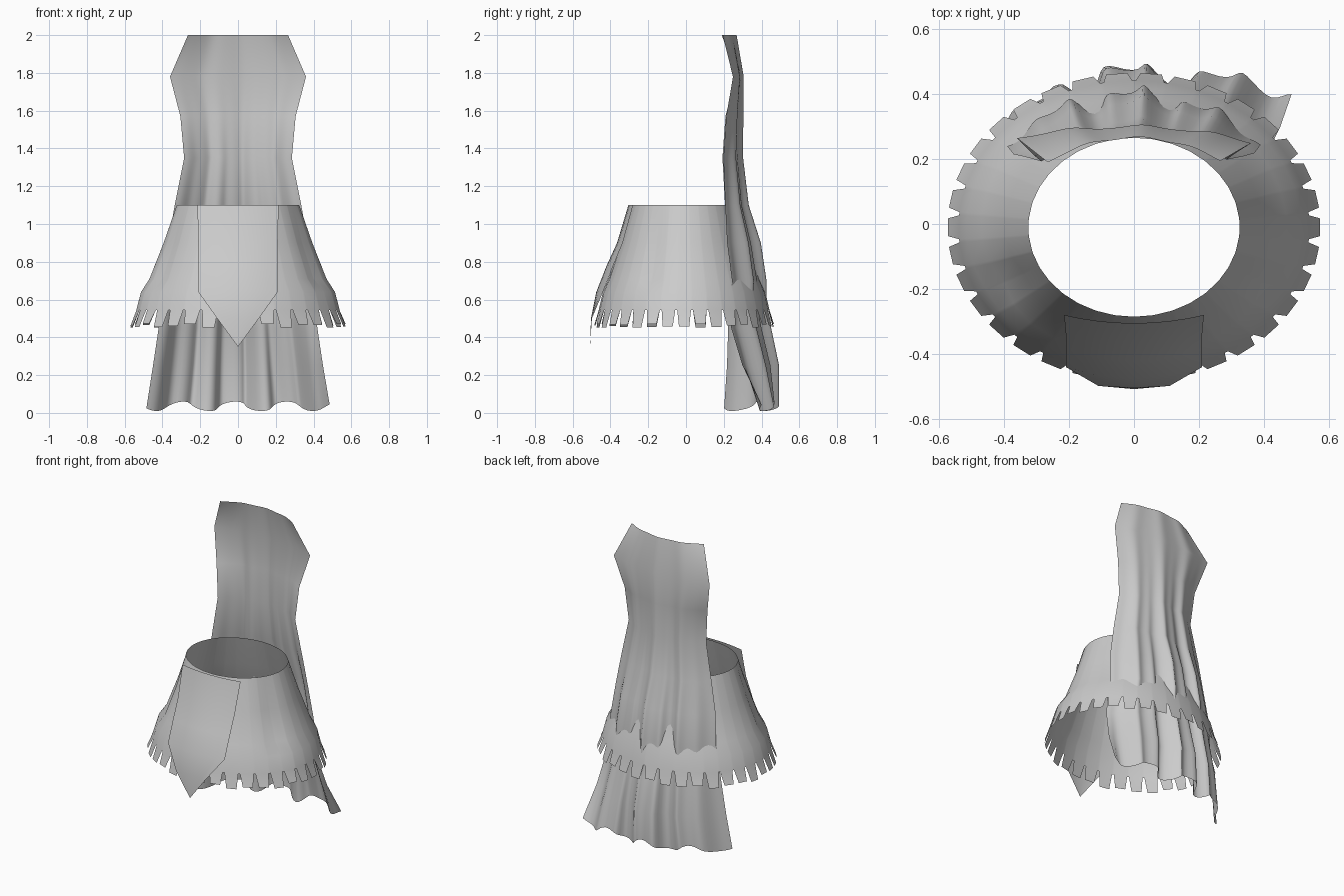
import bpy, math

cube = bpy.data.objects.get("Cube")
if cube:
    bpy.data.objects.remove(cube)

grey = bpy.data.materials.new("plain grey cloth")
grey.use_nodes = True
grey.diffuse_color = (0.6, 0.6, 0.6, 1)
grey.node_tree.nodes["Principled BSDF"].inputs["Base Color"].default_value = (0.6, 0.6, 0.6, 1)


def add_part(name, verts, faces, angle):
    mesh = bpy.data.meshes.new(name)
    mesh.from_pydata(verts, [], faces)
    mesh.materials.append(grey)
    obj = bpy.data.objects.new(name, mesh)
    bpy.context.collection.objects.link(obj)
    bpy.ops.object.select_all(action="DESELECT")
    obj.select_set(True)
    bpy.context.view_layer.objects.active = obj
    bpy.ops.object.shade_smooth_by_angle(angle=math.radians(angle))


def grid_faces(rows, cols):
    return [(r * cols + c, (r + 1) * cols + c, (r + 1) * cols + c + 1, r * cols + c + 1)
            for r in range(rows - 1) for c in range(cols - 1)]


def ring_point(a, rx, ry, z, dent=0):
    # dent presses a soft crease into both front quarters
    turn = min(a, math.tau - a)
    k = 1 - dent * math.exp(-((turn - 1.1) / 0.17) ** 2)
    return (k * rx * math.sin(a), -0.01 - k * ry * math.cos(a), z)


# Skirt: flared oval body, each sector ending in one hanging tooth
TEETH = 34
skirt_rings = [(1.1, 0.325, 0.275, 0), (0.9, 0.395, 0.335, 0.04), (0.71, 0.47, 0.4, 0.05),
               (0.64, 0.515, 0.43, 0.01), (0.545, 0.54, 0.452, 0)]
cols = TEETH * 2
verts, faces = [], []
for z, rx, ry, dent in skirt_rings:
    for c in range(cols):
        # narrow notch columns alternate with wide tooth columns
        a = (c // 2 + (0.06 if c % 2 == 0 else 0.94)) * math.tau / TEETH
        verts.append(ring_point(a, rx, ry, z, dent))
for r in range(len(skirt_rings) - 1):
    for c in range(cols):
        d = (c + 1) % cols
        faces.append((r * cols + c, (r + 1) * cols + c, (r + 1) * cols + d, r * cols + d))
last = (len(skirt_rings) - 1) * cols
for t in range(TEETH):
    i = len(verts)
    drop = 0.462 + 0.01 * math.sin(t * 2.3)
    for f in (0.19, 0.81):
        verts.append(ring_point((t + f) * math.tau / TEETH, 0.574, 0.475, drop))
    faces.append((last + 2 * t, i, i + 1, last + 2 * t + 1))
add_part("skirt", verts, faces, 40)

# Front flap: curved panel tapering to a point
flap_rows = [(1.1, 0.215, -0.305, 0.025), (0.9, 0.21, -0.365, 0.03),
             (0.78, 0.21, -0.42, 0.035), (0.64, 0.21, -0.475, 0.035),
             (0.5, 0.11, -0.503, 0.005), (0.35, 0.0, -0.508, 0.0)]
N = 9
verts = []
for z, w, y, bend in flap_rows:
    for c in range(N):
        u = 2 * c / (N - 1) - 1
        verts.append((u * w, y + bend * u * u, z))
add_part("front_flap", verts, grid_faces(len(flap_rows), N), 40)

# Cape: pleated sheet behind the body, passing inside the skirt hem
# height, half width, middle depth, right (-x) and left (+x) edge depth, pleat size
cape_rows = [(2.0, 0.265, 0.265, 0.19, 0.195, 0.005), (1.78, 0.36, 0.3, 0.265, 0.25, 0.008),
             (1.57, 0.305, 0.295, 0.21, 0.215, 0.011), (1.35, 0.285, 0.29, 0.195, 0.2, 0.015),
             (1.1, 0.335, 0.315, 0.21, 0.21, 0.02), (0.9, 0.37, 0.37, 0.22, 0.22, 0.03),
             (0.7, 0.39, 0.4, 0.245, 0.245, 0.03), (0.58, 0.405, 0.4, 0.235, 0.235, 0.03),
             (0.45, 0.42, 0.425, 0.23, 0.24, 0.035), (0.25, 0.45, 0.465, 0.225, 0.3, 0.042),
             (0.035, 0.485, 0.465, 0.21, 0.4, 0.045)]
N = 61
verts = []
for r, (z, w, mid, right, left, pleat) in enumerate(cape_rows):
    for c in range(N):
        u = 2 * c / (N - 1) - 1
        # broad folds high up, finer pleats appearing lower down
        fine = min(1, r / 6)
        wave = 0.65 * math.sin(10 * u + 0.1 * r + 0.8) + 0.45 * fine * math.sin(21 * u - 0.1 * r)
        edge = left if u > 0 else right
        y = mid + (edge - mid) * abs(u) ** 2.1 + pleat * wave * (1 - 0.7 * u ** 4)
        x = u * w + 0.3 * pleat * fine * math.cos(21 * u) * (1 - u * u)
        hem = 0.025 * math.sin(11 * u + 2) if r == len(cape_rows) - 1 else 0
        verts.append((x, y, z + hem))
add_part("cape", verts, grid_faces(len(cape_rows), N), 50)
